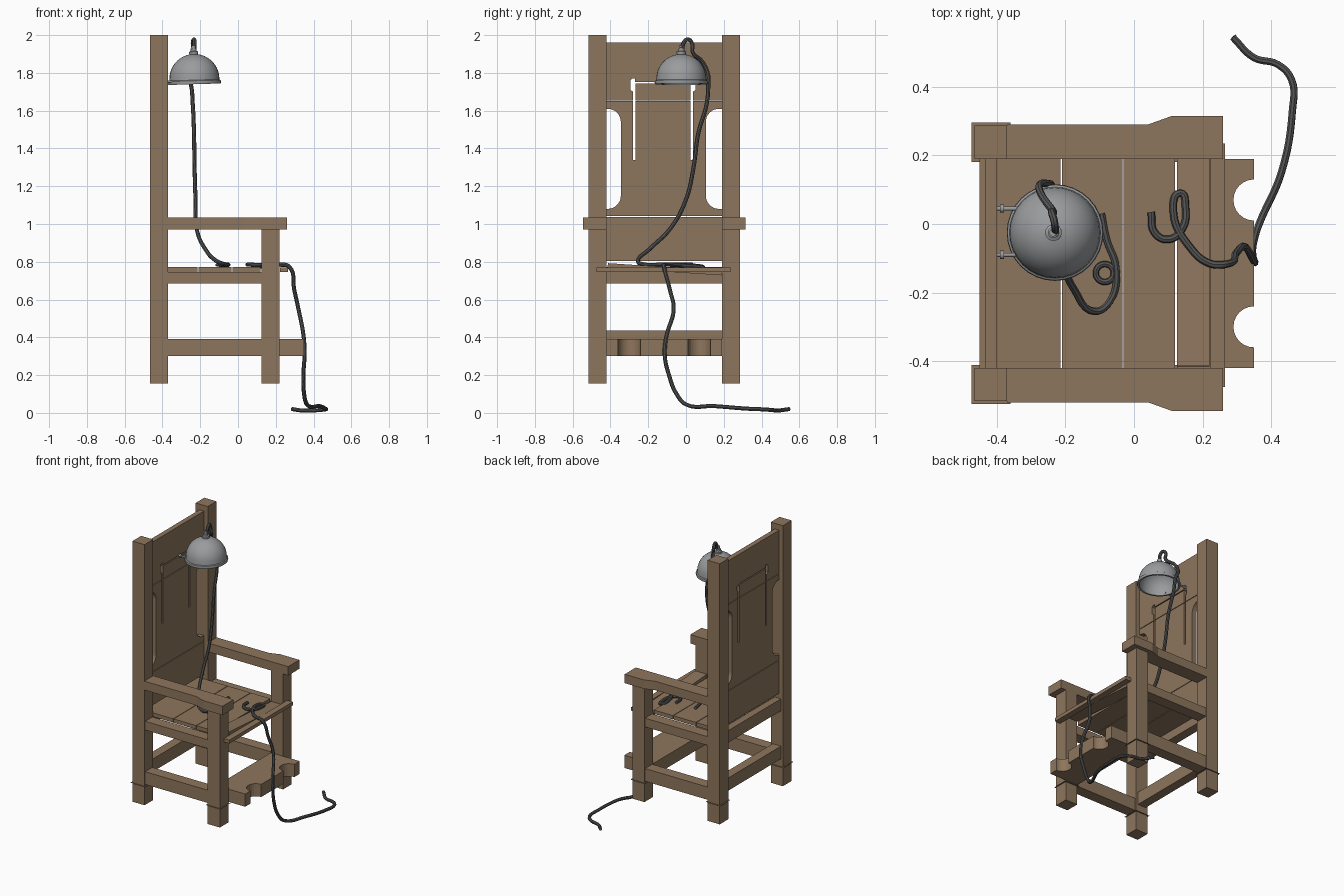
import bpy, bmesh, math
from mathutils import Vector, Matrix

if "Cube" in bpy.data.objects:
    bpy.data.objects.remove(bpy.data.objects["Cube"])

CY = -0.115  # middle of the chair in y


def material(name, col):
    m = bpy.data.materials.new(name)
    m.diffuse_color = (*col, 1)
    m.use_nodes = True
    m.node_tree.nodes["Principled BSDF"].inputs["Base Color"].default_value = m.diffuse_color
    return m


WOOD = material("wood", (0.27, 0.18, 0.11))
CABLE = material("rubber", (0.09, 0.09, 0.09))
STEEL = material("steel", (0.32, 0.33, 0.34))


def finish(name, bm, mat):
    bmesh.ops.recalc_face_normals(bm, faces=bm.faces)
    me = bpy.data.meshes.new(name)
    bm.to_mesh(me)
    bm.free()
    ob = bpy.data.objects.new(name, me)
    bpy.context.collection.objects.link(ob)
    me.materials.append(mat)
    return ob


def box(name, x0, x1, y0, y1, z0, z1, tilt=0):
    bm = bmesh.new()
    bmesh.ops.create_cube(bm, size=1)
    m = (Matrix.Translation(((x0 + x1) / 2, (y0 + y1) / 2, (z0 + z1) / 2))
         @ Matrix.Rotation(tilt, 4, 'X')
         @ Matrix.Diagonal((x1 - x0, y1 - y0, z1 - z0, 1)))
    bm.transform(m)
    return finish(name, bm, WOOD)


def prism(name, pts, axis, lo, hi):
    """Extrude a 2D outline: axis X takes (y, z) points, axis Z takes (x, y)."""
    bm = bmesh.new()
    put = (lambda p: (lo, p[0], p[1])) if axis == 'X' else (lambda p: (p[0], p[1], lo))
    f = bm.faces.new([bm.verts.new(put(p)) for p in pts])
    r = bmesh.ops.extrude_face_region(bm, geom=[f])
    d = Vector((hi - lo, 0, 0)) if axis == 'X' else Vector((0, 0, hi - lo))
    bmesh.ops.translate(bm, vec=d, verts=[v for v in r['geom'] if isinstance(v, bmesh.types.BMVert)])
    return finish(name, bm, WOOD)


def arc(cx, cy, r, a0, a1, n=8):
    return [(cx + r * math.cos(math.radians(a0 + (a1 - a0) * i / n)),
             cy + r * math.sin(math.radians(a0 + (a1 - a0) * i / n))) for i in range(n + 1)]


def smooth(ob, angle=35):
    bpy.ops.object.select_all(action='DESELECT')
    ob.select_set(True)
    bpy.context.view_layer.objects.active = ob
    bpy.ops.object.shade_smooth_by_angle(angle=math.radians(angle))


def tube(name, pts, r, cyclic=False):
    cu = bpy.data.curves.new(name, 'CURVE')
    cu.dimensions = '3D'
    cu.bevel_depth = r
    cu.bevel_resolution = 2
    cu.resolution_u = 6
    cu.use_fill_caps = True
    s = cu.splines.new('BEZIER')
    s.bezier_points.add(len(pts) - 1)
    for b, p in zip(s.bezier_points, pts):
        b.co = p
        b.handle_left_type = b.handle_right_type = 'AUTO'
    s.use_cyclic_u = cyclic
    cu.materials.append(CABLE)
    ob = bpy.data.objects.new(name, cu)
    bpy.context.collection.objects.link(ob)
    bpy.ops.object.select_all(action='DESELECT')
    ob.select_set(True)
    bpy.context.view_layer.objects.active = ob
    bpy.ops.object.convert(target='MESH')
    smooth(bpy.context.object)


# Posts, legs, arms and side rails, mirrored about the chair's middle
for side, s in (("left", 1), ("right", -1)):
    ya, yb = sorted((CY + s * 0.305, CY + s * 0.402))
    box(side + "_back_post", -0.465, -0.37, ya, yb, 0.155, 2.0)
    box(side + "_front_leg", 0.125, 0.22, ya, yb, 0.155, 0.975)
    arm = [(-0.37, 0.305), (0.26, 0.305), (0.26, 0.43), (0.11, 0.43), (0.04, 0.405), (-0.37, 0.405)]
    prism(side + "_armrest", [(x, CY + s * y) for x, y in arm], 'Z', 0.972, 1.035)
    ra, rb = sorted((CY + s * 0.315, CY + s * 0.395))
    box(side + "_seat_rail", -0.37, 0.125, ra, rb, 0.685, 0.747)
    box(side + "_low_rail", -0.37, 0.125, ra, rb, 0.30, 0.39)
    # Thin sheet collars round the feet
    for name, x in (("back", -0.4175), ("front", 0.1725)):
        bm = bmesh.new()
        bmesh.ops.create_grid(bm, x_segments=1, y_segments=1, size=0.057)
        bm.transform(Matrix.Translation((x, CY + s * 0.3535, 0.29)))
        finish(f"{side}_{name}_foot_collar", bm, WOOD)

# Back rails
box("back_low_rail", -0.45, -0.385, -0.42, 0.19, 0.345, 0.435)
box("back_seat_rail", -0.45, -0.385, -0.42, 0.19, 0.685, 0.77)

# Foot board with two ankle notches
foot = [(0.125, -0.42), (0.35, -0.42)]
for c in (-0.30, 0.07):
    foot += arc(0.35, c, 0.06, 270, 90, 12)
foot += [(0.35, 0.19), (0.125, 0.19)]
prism("foot_board", foot, 'Z', 0.30, 0.39)

# Seat planks, the front one slipped out of level
edges = (-0.40, -0.21, -0.03, 0.123)
for i in range(3):
    box(f"seat_plank_{i + 1}", edges[i], edges[i + 1] - 0.004, -0.42, 0.19, 0.745, 0.772)
box("loose_seat_plank", 0.126, 0.22, -0.415, 0.19, 0.748, 0.773, tilt=-0.065)
box("seat_front_strip", 0.222, 0.265, -0.475, 0.235, 0.745, 0.77)

# Back boards: low, middle with side cutouts and strap slots, tongue, top
X0, X1 = -0.435, -0.40
box("low_back_board", X0, X1, -0.42, 0.19, 0.805, 1.038)
mid = [(-0.42, 1.042), (0.19, 1.042), (0.19, 1.08)]
mid += arc(0.175, 1.15, 0.07, 270, 180)
mid += arc(0.175, 1.54, 0.07, 180, 90)
mid += [(0.19, 1.61), (0.19, 1.65), (0.037, 1.65), (0.037, 1.34), (0.025, 1.34), (0.025, 1.65),
        (-0.268, 1.65), (-0.268, 1.34), (-0.28, 1.34), (-0.28, 1.65), (-0.42, 1.65), (-0.42, 1.61)]
mid += arc(-0.415, 1.54, 0.07, 90, 0)
mid += arc(-0.415, 1.15, 0.07, 0, -90)
mid += [(-0.42, 1.08)]
prism("middle_back_board", mid, 'X', X0, X1)
box("back_tongue", X0, X1, -0.268, 0.025, 1.654, 1.745)
top = [(-0.42, 1.654), (-0.28, 1.654), (-0.28, 1.70), (-0.295, 1.71), (-0.295, 1.76), (-0.285, 1.77),
       (-0.27, 1.77), (-0.27, 1.752), (0.025, 1.752), (0.03, 1.74), (0.05, 1.74), (0.05, 1.71),
       (0.037, 1.70), (0.037, 1.654), (0.19, 1.654), (0.19, 1.96), (-0.42, 1.96)]
prism("top_back_board", top, 'X', X0, X1)

# Hollow helmet turned from a profile, with rim and cable socket
prof = [(0.126, 0.0), (0.138, 0.0), (0.141, 0.008), (0.139, 0.018), (0.133, 0.022)]
prof += [(0.132 * math.cos(a), 0.03 + 0.13 * math.sin(a)) for a in [math.radians(d) for d in range(0, 81, 8)]]
prof += [(0.024, 0.162), (0.024, 0.172), (0.016, 0.176), (0.016, 0.188), (0.011, 0.19), (0.011, 0.205), (0, 0.205)]
inner = [(0.124 * math.cos(a), 0.028 + 0.122 * math.sin(a)) for a in [math.radians(d) for d in range(0, 91, 9)]]
prof = inner[::-1] + prof
bm = bmesh.new()
vs = [bm.verts.new((max(r, 0), 0, z)) for r, z in prof]
es = [bm.edges.new(p) for p in zip(vs, vs[1:])]
bmesh.ops.spin(bm, geom=vs + es, cent=(0, 0, 0), axis=(0, 0, 1), angle=math.tau, steps=32)
bmesh.ops.remove_doubles(bm, verts=bm.verts, dist=0.0004)
bm.transform(Matrix.Translation((-0.23, -0.025, 1.74)) @ Matrix.Rotation(-0.03, 4, 'Y'))
smooth(finish("helmet", bm, STEEL))

# Helmet bracket bolts with heads
for i, y in enumerate((0.045, -0.09)):
    bm = bmesh.new()
    for r, d, x in ((0.006, 0.07, -0.37), (0.012, 0.012, -0.385)):
        bmesh.ops.create_cone(bm, cap_ends=True, segments=12, radius1=r, radius2=r, depth=d,
                              matrix=Matrix.Translation((x, y, 1.755)) @ Matrix.Rotation(math.pi / 2, 4, 'Y'))
    smooth(finish(f"helmet_bolt_{i + 1}", bm, STEEL))

# Cable from the helmet to the seat, with a small curl
tube("helmet_cable", [
    (-.23, -.02, 1.93), (-.23, -.012, 1.96), (-.233, .01, 1.977), (-.24, .033, 1.955), (-.235, .035, 1.91),
    (-.27, .085, 1.86), (-.275, .115, 1.80), (-.25, .118, 1.74), (-.24, .11, 1.64), (-.233, .065, 1.48),
    (-.23, .04, 1.30), (-.225, 0, 1.13), (-.22, -.08, .98), (-.175, -.19, .87), (-.115, -.255, .805),
    (-.07, -.225, .787), (-.052, -.13, .785), (-.08, -.045, .783), (-.095, .03, .782)], 0.011)
tube("cable_curl", [(x, y, 0.784) for x, y in arc(-0.085, -0.143, 0.026, 0, 315, 7)], 0.009, True)

# Cable from the seat over the front edge to the floor
tube("floor_cable", [
    (.05, .035, .785), (.06, -.025, .785), (.10, -.045, .783), (.14, -.015, .78), (.15, .05, .775),
    (.135, .09, .773), (.115, .035, .78), (.165, -.07, .785), (.22, -.115, .785), (.27, -.117, .775),
    (.298, -.085, .65), (.32, -.065, .55), (.348, -.105, .40), (.352, -.112, .30), (.346, -.09, .20),
    (.35, -.05, .10), (.365, 0, .045), (.43, .15, .036), (.462, .33, .022), (.46, .42, .018),
    (.42, .465, .014), (.35, .485, .012), (.288, .545, .02)], 0.011)
